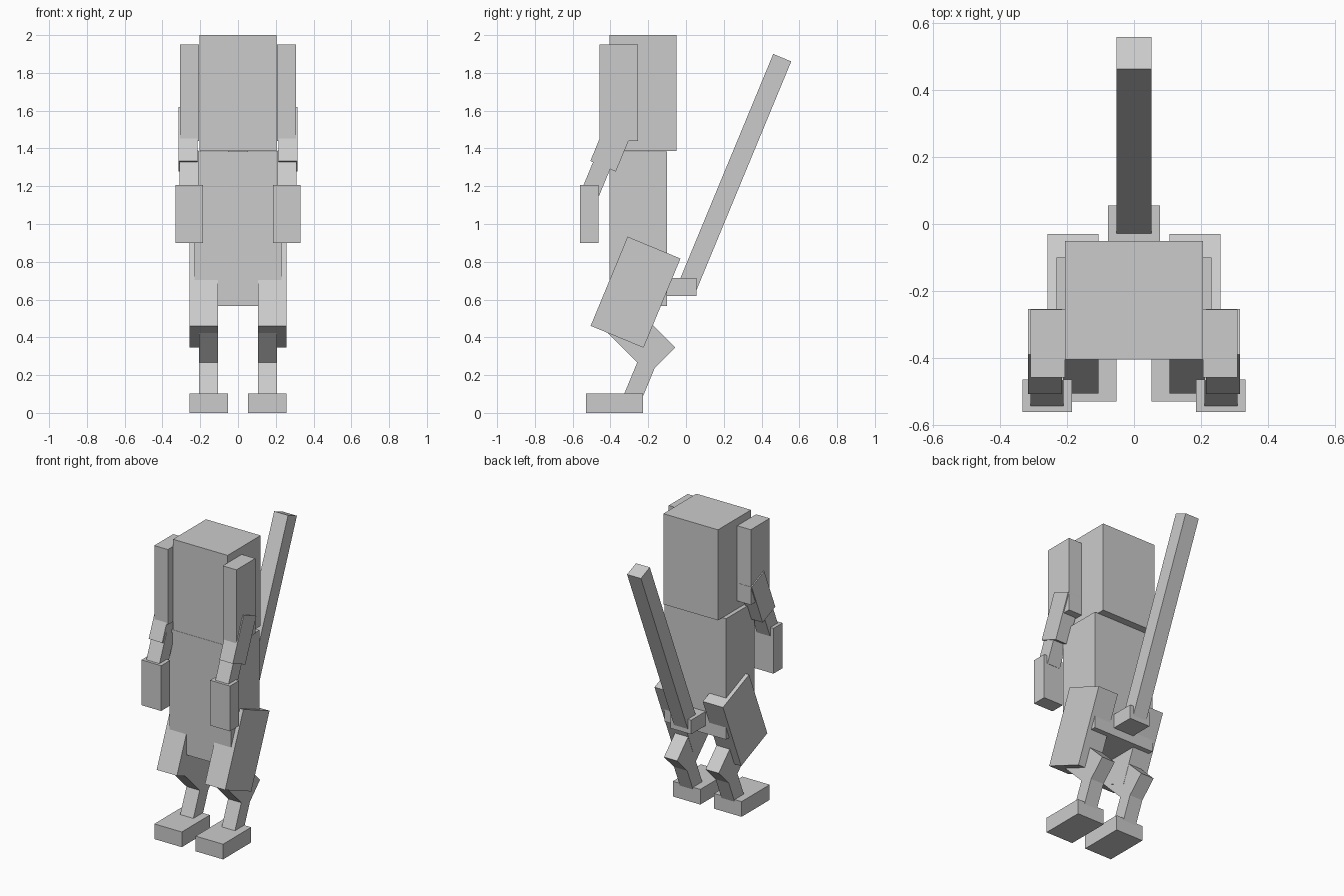
import bpy
from math import radians

cube = bpy.data.objects.get("Cube")
if cube:
    bpy.data.objects.remove(cube, do_unlink=True)

grey = bpy.data.materials.new("plain_grey")
grey.use_nodes = True
colour = (0.6, 0.6, 0.6, 1)
grey.diffuse_color = colour
grey.node_tree.nodes["Principled BSDF"].inputs["Base Color"].default_value = colour


def block(name, centre, size, tilt=0):
    """Box with a forward/backward tilt in degrees about the x axis."""
    bpy.ops.mesh.primitive_cube_add(size=1, location=centre, rotation=(radians(tilt), 0, 0))
    obj = bpy.context.object
    obj.name = name
    obj.scale = size
    bpy.ops.object.transform_apply(location=False, rotation=False, scale=True)
    obj.data.materials.append(grey)


def pair(name, centre, size, tilt=0):
    """The same block on the left (+x) and right (-x)."""
    x, y, z = centre
    block("left_" + name, (x, y, z), size, tilt)
    block("right_" + name, (-x, y, z), size, tilt)


LEAN = -22.5

# Body
block("head", (0, -0.227, 1.693), (0.41, 0.354, 0.614))
block("torso", (0, -0.252, 0.975), (0.462, 0.304, 0.82))

# Tail
block("tail_base", (0, -0.045, 0.667), (0.154, 0.2, 0.096))
block("tail", (0, 0.255, 1.266), (0.104, 0.103, 1.33), LEAN)

# Side slabs and arms
pair("ear", (0.257, -0.356, 1.695), (0.102, 0.203, 0.51))
pair("upper_arm", (0.265, -0.380, 1.448), (0.101, 0.146, 0.308), LEAN)
pair("forearm", (0.259, -0.463, 1.27), (0.099, 0.098, 0.22), LEAN)
pair("hand", (0.258, -0.512, 1.054), (0.148, 0.097, 0.307))

# Legs
pair("thigh", (0.181, -0.267, 0.639), (0.152, 0.303, 0.511), LEAN)
pair("shin", (0.156, -0.251, 0.400), (0.099, 0.198, 0.35), 45)
pair("ankle", (0.156, -0.246, 0.17), (0.099, 0.097, 0.26), LEAN)
pair("foot", (0.155, -0.378, 0.0515), (0.206, 0.301, 0.103))
